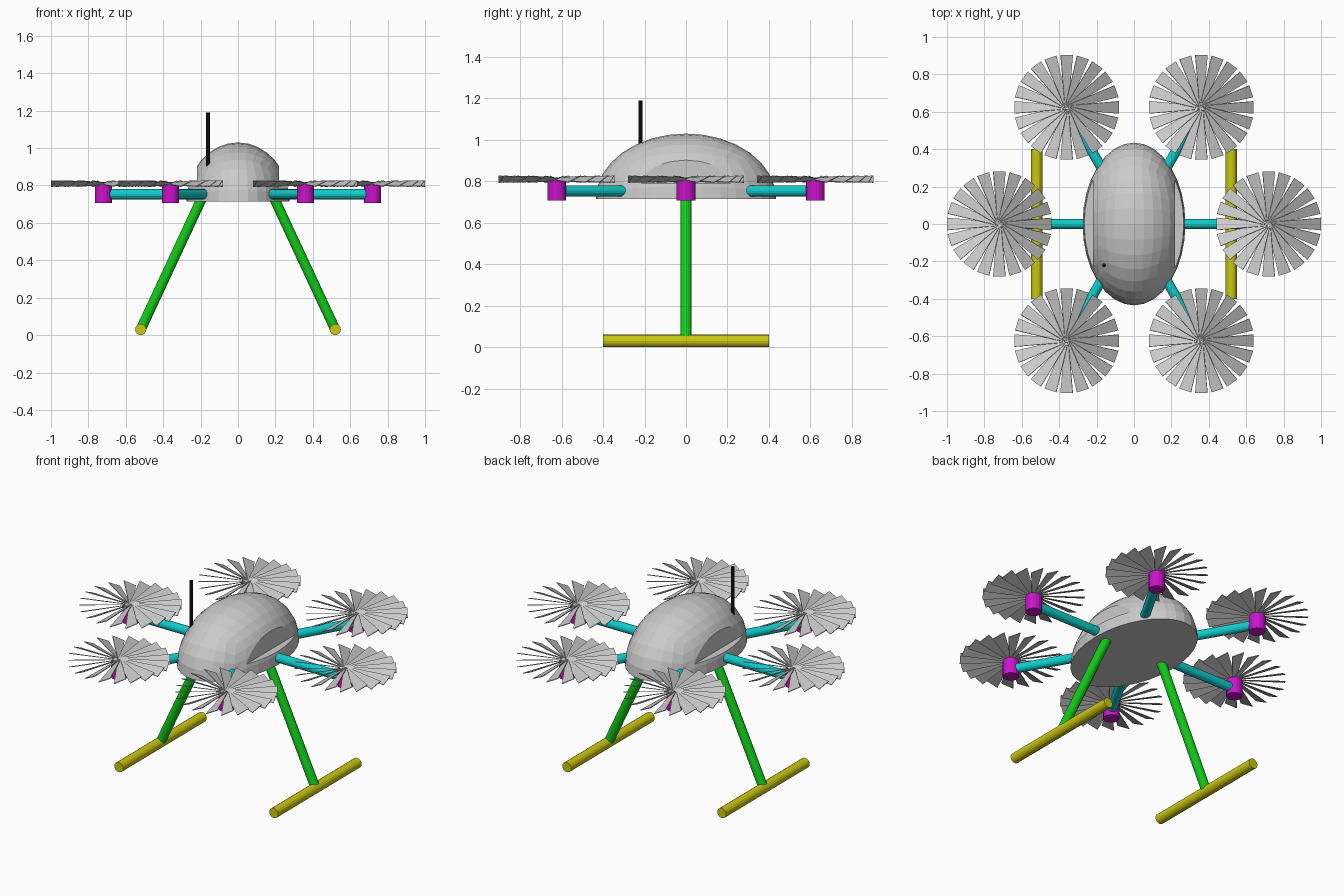
import bpy, bmesh, math
from mathutils import Vector, Matrix

if "Cube" in bpy.data.objects:
    bpy.data.objects.remove(bpy.data.objects["Cube"])


def material(name, rgb):
    m = bpy.data.materials.new(name)
    m.diffuse_color = (*rgb, 1)
    m.use_nodes = True
    m.node_tree.nodes["Principled BSDF"].inputs["Base Color"].default_value = m.diffuse_color
    return m


GREY = material("grey", (0.6, 0.6, 0.6))
CYAN = material("cyan", (0.006, 0.6, 0.6))
MAGENTA = material("magenta", (0.6, 0.006, 0.6))
GREEN = material("green", (0.006, 0.6, 0.01))
YELLOW = material("yellow", (0.6, 0.58, 0.006))
BLACK = material("black", (0.004, 0.004, 0.004))


def finish(name, bm, mat):
    bmesh.ops.recalc_face_normals(bm, faces=bm.faces)
    me = bpy.data.meshes.new(name)
    bm.to_mesh(me)
    bm.free()
    ob = bpy.data.objects.new(name, me)
    bpy.context.collection.objects.link(ob)
    if mat:
        me.materials.append(mat)
    return ob


def rod(name, a, b, radius, mat, sides=16):
    a, b = Vector(a), Vector(b)
    bm = bmesh.new()
    rot = (b - a).to_track_quat('Z', 'Y').to_matrix().to_4x4()
    bmesh.ops.create_cone(bm, cap_ends=True, segments=sides, radius1=radius, radius2=radius,
                          depth=(b - a).length, matrix=Matrix.Translation((a + b) / 2) @ rot)
    return finish(name, bm, mat)


# Body: faceted half ellipsoid made from a rounded cube, cut flat below
BASE = 0.715
bm = bmesh.new()
bmesh.ops.create_cube(bm, size=2)
bmesh.ops.subdivide_edges(bm, edges=bm.edges[:], cuts=7, use_grid_fill=True)
for v in bm.verts:
    d = Vector([math.tan(c * math.pi / 4) for c in v.co]).normalized()
    v.co = (d.x * 0.275, d.y * 0.435, d.z * 0.315 + BASE)
cut = bmesh.ops.bisect_plane(bm, geom=bm.verts[:] + bm.edges[:] + bm.faces[:], dist=1e-5,
                             plane_co=(0, 0, BASE), plane_no=(0, 0, 1), clear_inner=True)
bmesh.ops.holes_fill(bm, edges=[e for e in bm.edges if e.is_boundary], sides=0)
body = finish("body", bm, GREY)

# Flat notch with a ledge on each side of the body
for side in (-1, 1):
    bm = bmesh.new()
    bmesh.ops.create_cube(bm, size=1, matrix=Matrix.Translation((side * 0.42, 0, 0.99))
                          @ Matrix.Diagonal((0.4, 1.2, 0.4, 1)))
    cutter = finish("notch_cutter", bm, None)
    cutter.hide_render = True
    mod = body.modifiers.new("notch", 'BOOLEAN')
    mod.operation = 'DIFFERENCE'
    mod.solver = 'EXACT'
    mod.object = cutter
    bpy.context.view_layer.objects.active = body
    bpy.ops.object.modifier_apply(modifier=mod.name)
    bpy.data.objects.remove(cutter)


# Rotor: twenty pitched blades around a centre
def rotor(name, centre, blades=20, length=0.28, root=0.009, tip=0.033, pitch=25, thick=0.004):
    bm = bmesh.new()
    rise = math.tan(math.radians(pitch))
    for i in range(blades):
        a = 2 * math.pi * i / blades
        d = Vector((math.cos(a), math.sin(a), 0))
        t = Vector((-d.y, d.x, rise))
        n = d.cross(t).normalized() * thick / 2
        outline = [d * r + t * w for r, w in ((0, -root), (length, -tip), (length, tip), (0, root))]
        low = [bm.verts.new(centre + p - n) for p in outline]
        high = [bm.verts.new(centre + p + n) for p in outline]
        bm.faces.new(low)
        bm.faces.new(high)
        for k in range(4):
            j = (k + 1) % 4
            bm.faces.new((low[k], low[j], high[j], high[k]))
    return finish(name, bm, GREY)


# Six arms, each with a motor and a rotor
for i in range(6):
    a = math.radians(60 * i)
    d = Vector((math.cos(a), math.sin(a), 0))
    p = d * 0.72
    up = Vector((0, 0, 1))
    rod(f"arm_{i + 1}", d * 0.12 + up * 0.753, p + up * 0.753, 0.027, CYAN)
    rod(f"motor_{i + 1}", p + up * 0.707, p + up * 0.805, 0.045, MAGENTA)
    rotor(f"rotor_{i + 1}", p + up * 0.81)

# Landing legs and skids
for side, label in ((-1, "left"), (1, "right")):
    rod(f"{label}_leg", (side * 0.18, 0, 0.76), (side * 0.52, 0, 0.03), 0.027, GREEN)
    rod(f"{label}_skid", (side * 0.52, -0.4, 0.03), (side * 0.52, 0.4, 0.03), 0.03, YELLOW)

# Antenna
rod("antenna", (-0.16, -0.22, 0.86), (-0.16, -0.22, 1.19), 0.01, BLACK, 12)
